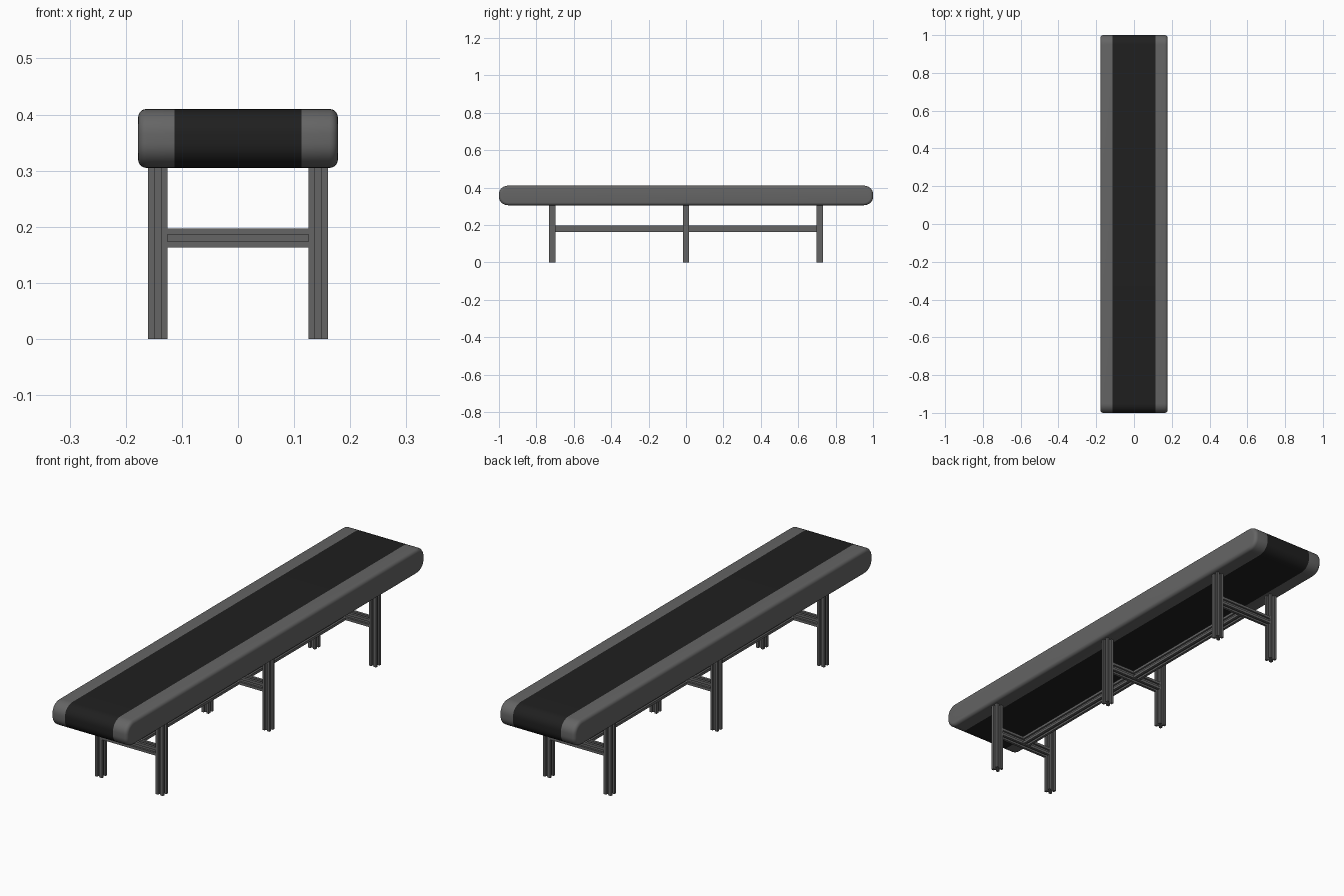
import bpy, bmesh, math
from mathutils import Matrix, Vector

if "Cube" in bpy.data.objects:
    bpy.data.objects.remove(bpy.data.objects["Cube"])


def material(name, v):
    m = bpy.data.materials.new(name)
    m.diffuse_color = (v, v, v, 1)
    m.use_nodes = True
    m.node_tree.nodes["Principled BSDF"].inputs["Base Color"].default_value = m.diffuse_color
    return m


GREY = material("dark_grey_metal", 0.13)
BLACK = material("black_rubber", 0.014)
ZC, HZ = 0.3575, 0.0525   # deck centre height and half height


def finish(bm, name, mat, smooth):
    bmesh.ops.recalc_face_normals(bm, faces=bm.faces)
    me = bpy.data.meshes.new(name)
    bm.to_mesh(me)
    bm.free()
    me.materials.append(mat)
    ob = bpy.data.objects.new(name, me)
    bpy.context.collection.objects.link(ob)
    if smooth:
        bpy.ops.object.select_all(action='DESELECT')
        ob.select_set(True)
        bpy.context.view_layer.objects.active = ob
        bpy.ops.object.shade_smooth_by_angle(angle=math.radians(40))
    return ob


def deck_ring(bm, x, inset=0.0, seg=8):
    """Long side profile with rounded ends, at a given x."""
    ry, rz = 0.05 - inset, 0.044 - inset
    ring = []
    for q, (sy, sz) in enumerate(((1, 1), (-1, 1), (-1, -1), (1, -1))):
        for i in range(seg + 1):
            a = math.pi / 2 * (q + i / seg)
            ring.append(bm.verts.new((x, sy * 0.95 + ry * math.cos(a),
                                      ZC + sz * (HZ - 0.044) + rz * math.sin(a))))
    return ring


def deck_part(name, mat, stations, cap):
    bm = bmesh.new()
    rings = [deck_ring(bm, x, d) for x, d in stations]
    n = len(rings[0])
    for a, b in zip(rings, rings[1:]):
        for i in range(n):
            j = (i + 1) % n
            bm.faces.new((a[i], a[j], b[j], b[i]))
    if cap:
        bm.faces.new(rings[-1])
    return finish(bm, name, mat, True)


# Belt and the two rounded side rails
deck_part("belt", BLACK, [(-0.113, 0), (0.113, 0)], False)
R = 0.015
for side, s in (("left", -1), ("right", 1)):
    st = [(s * 0.113, 0)]
    for i in range(6):
        a = math.pi / 2 * i / 5
        st.append((s * (0.178 - R + R * math.sin(a)), R * (1 - math.cos(a))))
    deck_part(side + "_rail", GREY, st, True)


def slotted_bar(name, p, q, h=0.017, g=0.006, d=0.008):
    """Square bar with a groove along each side, from p to q."""
    quarter = [(h, -h), (h, -g), (h - d, -g), (h - d, g), (h, g)]
    pts = []
    for k in range(4):
        for u, v in quarter:
            for _ in range(k):
                u, v = -v, u
            pts.append((u, v))
    p, q = Vector(p), Vector(q)
    rot = (q - p).to_track_quat('Z', 'Y').to_matrix().to_4x4()
    bm = bmesh.new()
    face = bm.faces.new([bm.verts.new((u, v, 0)) for u, v in pts])
    ext = bmesh.ops.extrude_face_region(bm, geom=[face], use_keep_orig=True)
    top = [e for e in ext["geom"] if isinstance(e, bmesh.types.BMVert)]
    bmesh.ops.translate(bm, verts=top, vec=(0, 0, (q - p).length))
    bmesh.ops.transform(bm, matrix=Matrix.Translation(p) @ rot, verts=bm.verts)
    finish(bm, name, GREY, False)


# Legs and cross bars
for pos, y in (("front", -0.715), ("middle", 0), ("back", 0.715)):
    for side, x in (("left", -0.143), ("right", 0.143)):
        slotted_bar(f"{pos}_{side}_leg", (x, y, 0), (x, y, 0.307))
    slotted_bar(pos + "_cross_bar", (-0.126, y, 0.18), (0.126, y, 0.18))

# Long centre bars between the cross bars
slotted_bar("front_long_bar", (0, -0.698, 0.18), (0, -0.017, 0.18))
slotted_bar("back_long_bar", (0, 0.017, 0.18), (0, 0.698, 0.18))
